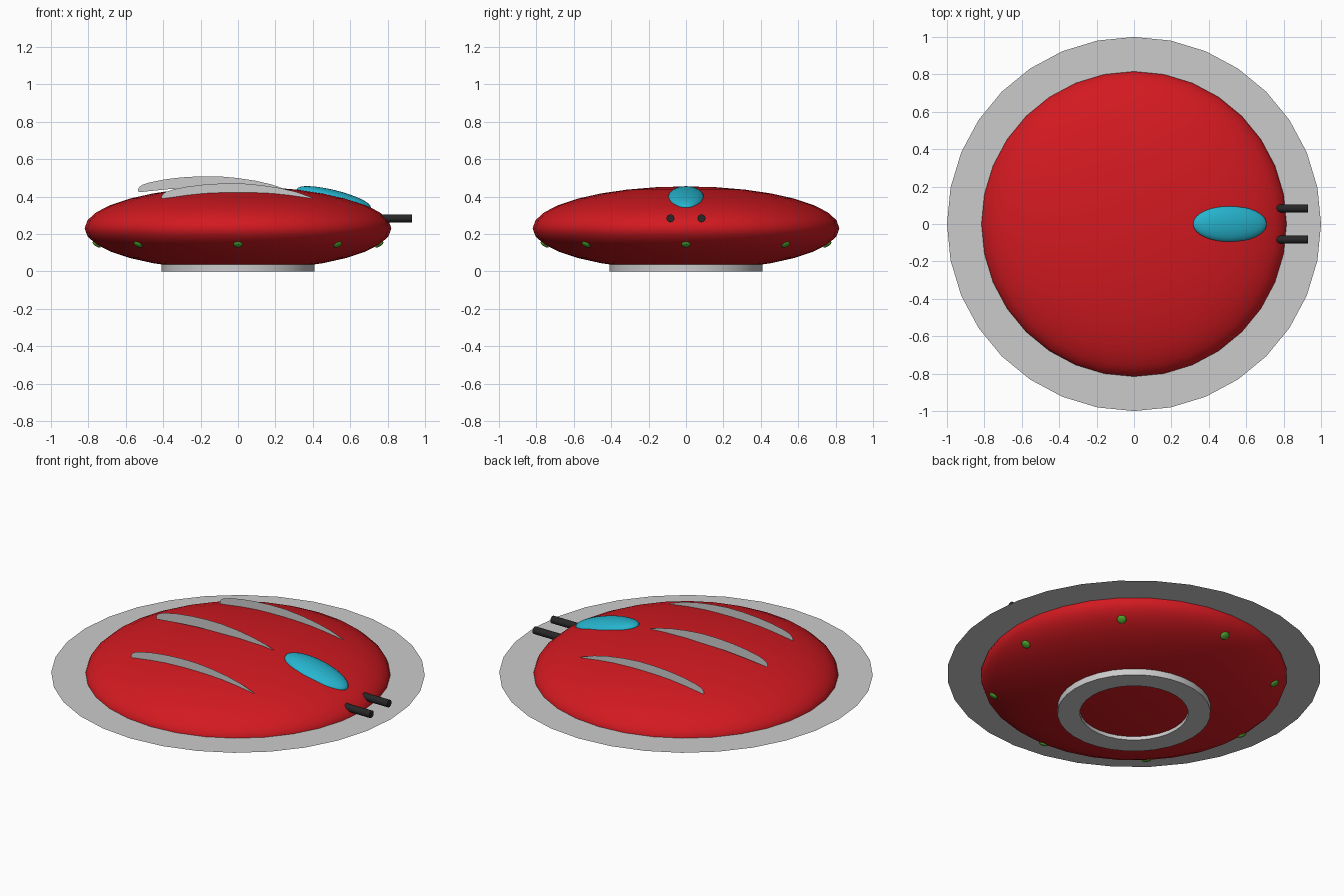
import bpy, math
from mathutils import Vector

if "Cube" in bpy.data.objects:
    bpy.data.objects.remove(bpy.data.objects["Cube"])


def material(name, rgb):
    m = bpy.data.materials.new(name)
    m.diffuse_color = (*rgb, 1)
    m.use_nodes = True
    m.node_tree.nodes["Principled BSDF"].inputs["Base Color"].default_value = m.diffuse_color
    return m


RED = material("red", (0.65, 0.01, 0.015))
BLUE = material("blue", (0.02, 0.46, 0.62))
BLACK = material("black", (0.02, 0.02, 0.02))
GREEN = material("green", (0.08, 0.42, 0.03))


def finish(name, mat=None, angle=40):
    ob = bpy.context.object
    ob.name = name
    if mat:
        ob.data.materials.append(mat)
    bpy.ops.object.shade_smooth_by_angle(angle=math.radians(angle))
    return ob


def ellipsoid(name, loc, size, mat, rot=(0, 0, 0), seg=32, rings=16):
    bpy.ops.mesh.primitive_uv_sphere_add(segments=seg, ring_count=rings, location=loc, rotation=rot)
    bpy.context.object.scale = size
    return finish(name, mat, 60)


def mesh_object(name, verts, faces):
    me = bpy.data.meshes.new(name)
    me.from_pydata(verts, [], faces)
    ob = bpy.data.objects.new(name, me)
    bpy.context.collection.objects.link(ob)
    return ob


# Hull and canopy
RX, RZ, CZ = 0.82, 0.224, 0.23
ellipsoid("hull", (0, 0, CZ), (RX, RX, RZ), RED)
ellipsoid("canopy", (0.513, 0, 0.391), (0.203, 0.098, 0.043), BLUE, (0, math.radians(14), 0))

# Thin flat rim disc
bpy.ops.mesh.primitive_circle_add(vertices=32, radius=1, fill_type='NGON', location=(0, 0, 0.242))
bpy.context.object.name = "rim_disc"

# Landing ring: rectangular section swept round the axis
N = 32
section = [(0.41, 0), (0.41, 0.045), (0.29, 0.045), (0.29, 0)]
verts = [(r * math.cos(math.tau * i / N), r * math.sin(math.tau * i / N), z)
         for i in range(N) for r, z in section]
faces = [(i * 4 + k, (i + 1) % N * 4 + k, (i + 1) % N * 4 + (k + 1) % 4, i * 4 + (k + 1) % 4)
         for i in range(N) for k in range(4)]
ring = mesh_object("landing_ring", verts, faces)
bpy.context.view_layer.objects.active = ring
ring.select_set(True)
finish("landing_ring")

# Twin guns
for side, y in (("left", 0.083), ("right", -0.083)):
    bpy.ops.mesh.primitive_cylinder_add(vertices=32, radius=0.021, depth=0.18,
                                        location=(0.84, y, 0.283), rotation=(0, math.pi / 2, 0))
    finish("gun_" + side, BLACK)

# Lights lying on the underside of the hull
lz = 0.143
lr = RX * math.sqrt(1 - ((lz - CZ) / RZ) ** 2)
for i in range(8):
    a = math.tau * i / 8
    c, s = math.cos(a), math.sin(a)
    n = Vector((c * lr / RX ** 2, s * lr / RX ** 2, (lz - CZ) / RZ ** 2))
    ellipsoid(f"light_{i + 1}", (c * lr, s * lr, lz), (0.025, 0.025, 0.01), GREEN,
              n.to_track_quat('Z', 'Y').to_euler(), 16, 8)

# Paper-thin crescent fins, upper edge then lower edge (x, z)
fin = [(-0.405, 0.385), (-0.41, 0.398), (-0.402, 0.413), (-0.385, 0.425), (-0.345, 0.438),
       (-0.27, 0.453), (-0.18, 0.464), (-0.08, 0.47), (0.02, 0.47), (0.12, 0.461),
       (0.22, 0.446), (0.31, 0.425), (0.40, 0.393),
       (0.39, 0.388), (0.26, 0.402), (0.13, 0.41), (0, 0.413), (-0.13, 0.41), (-0.26, 0.40)]
for name, y, dx, dz in (("left", 0.415, 0, 0), ("centre", 0, -0.125, 0.038), ("right", -0.415, 0, 0)):
    mesh_object("fin_" + name, [(x + dx, y, z + dz) for x, z in fin], [tuple(range(len(fin)))])
